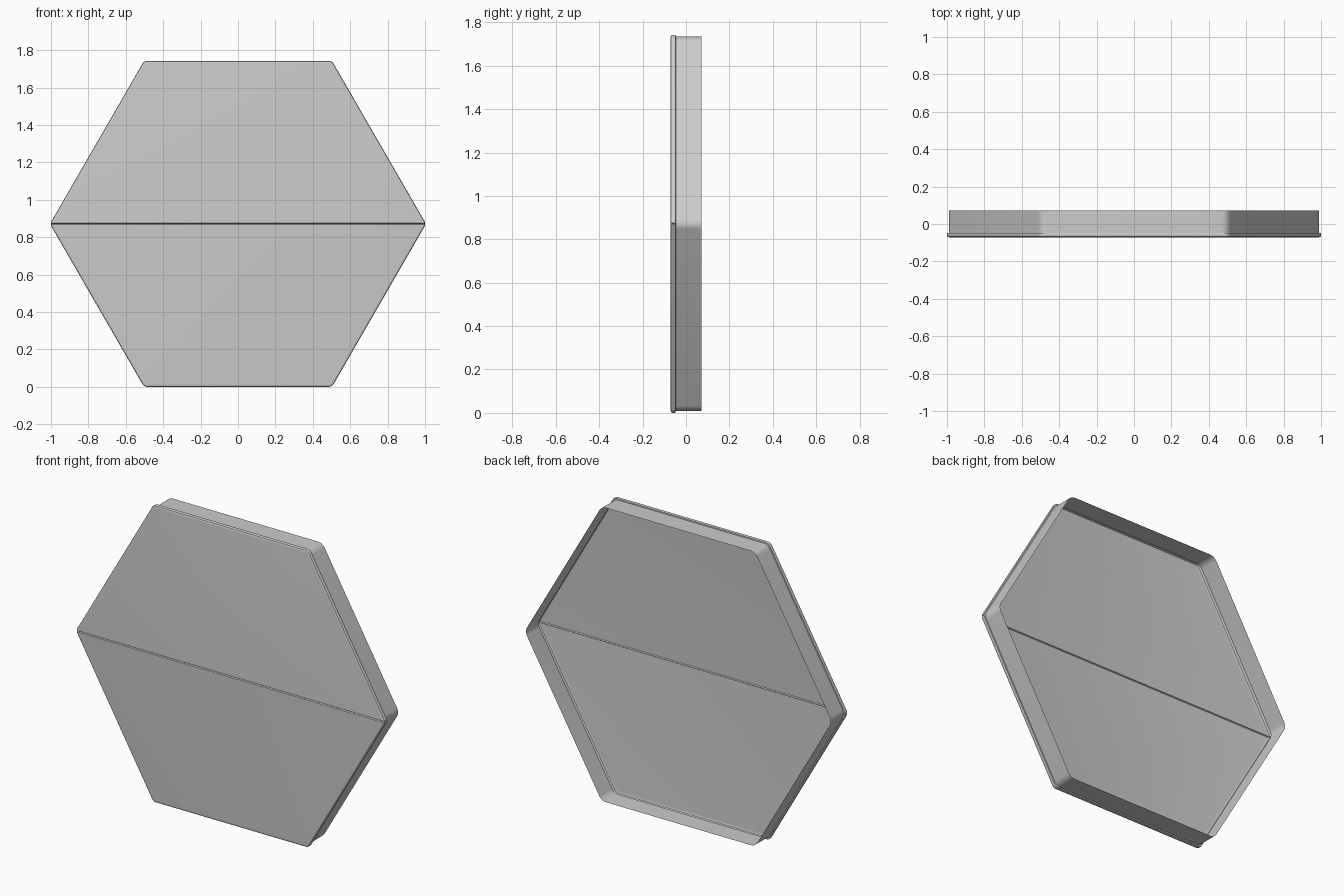
import bpy, bmesh, math
from mathutils import Vector

if "Cube" in bpy.data.objects:
    bpy.data.objects.remove(bpy.data.objects["Cube"])

SEG = 6       # segments per rounded corner
MID = 0.871   # height of the centre line


def hex_ring(bm, y, apothem, radius):
    """Hexagon with rounded corners, tips on the x axis."""
    ring = []
    tip = (apothem - radius) / math.cos(math.pi / 6)
    for k in range(6):
        a = k * math.pi / 3
        for i in range(SEG + 1):
            if i == 0 or i <= SEG:
                b = a + math.pi / 3 * (i / SEG - 0.5)
                ring.append(bm.verts.new((tip * math.cos(a) + radius * math.cos(b), y,
                                          tip * math.sin(a) + radius * math.sin(b))))
    return ring


# y, apothem, corner radius: front face, rounded lip, step in, open wall
profile = [(-0.071, 0.858, 0.017), (-0.0702, 0.864, 0.023), (-0.068, 0.8685, 0.0275),
           (-0.063, 0.871, 0.03), (-0.052, 0.871, 0.03), (-0.048, 0.8695, 0.03),
           (-0.047, 0.863, 0.05), (0.071, 0.863, 0.05)]

bm = bmesh.new()
rings = [hex_ring(bm, *p) for p in profile]
bm.faces.new(rings[0])
for r0, r1 in zip(rings, rings[1:]):
    n = len(r0)
    for i in range(n):
        j = (i + 1) % n
        bm.faces.new((r0[i], r0[j], r1[j], r1[i]))

# Fine groove dividing the front panel into two halves
for z in (-0.004, 0.004, 0.0):
    bmesh.ops.bisect_plane(bm, geom=bm.verts[:] + bm.edges[:] + bm.faces[:], dist=1e-6,
                           plane_co=(0, 0, z), plane_no=(0, 0, 1))
for v in bm.verts:
    if abs(v.co.z) < 1e-5 and v.co.y < -0.05:
        v.co.x *= 0.996
        if v.co.y < -0.066:
            v.co.y += 0.006

bmesh.ops.recalc_face_normals(bm, faces=bm.faces[:])
front = min(bm.faces, key=lambda f: f.calc_center_median().y)
if front.normal.y > 0:
    bmesh.ops.reverse_faces(bm, faces=bm.faces[:])
bmesh.ops.translate(bm, verts=bm.verts[:], vec=Vector((0, 0, MID)))

mesh = bpy.data.meshes.new("hexagonal_tray")
bm.to_mesh(mesh)
bm.free()
tray = bpy.data.objects.new("hexagonal_tray", mesh)
bpy.context.collection.objects.link(tray)
bpy.context.view_layer.objects.active = tray
tray.select_set(True)
bpy.ops.object.shade_smooth_by_angle(angle=math.radians(35))
